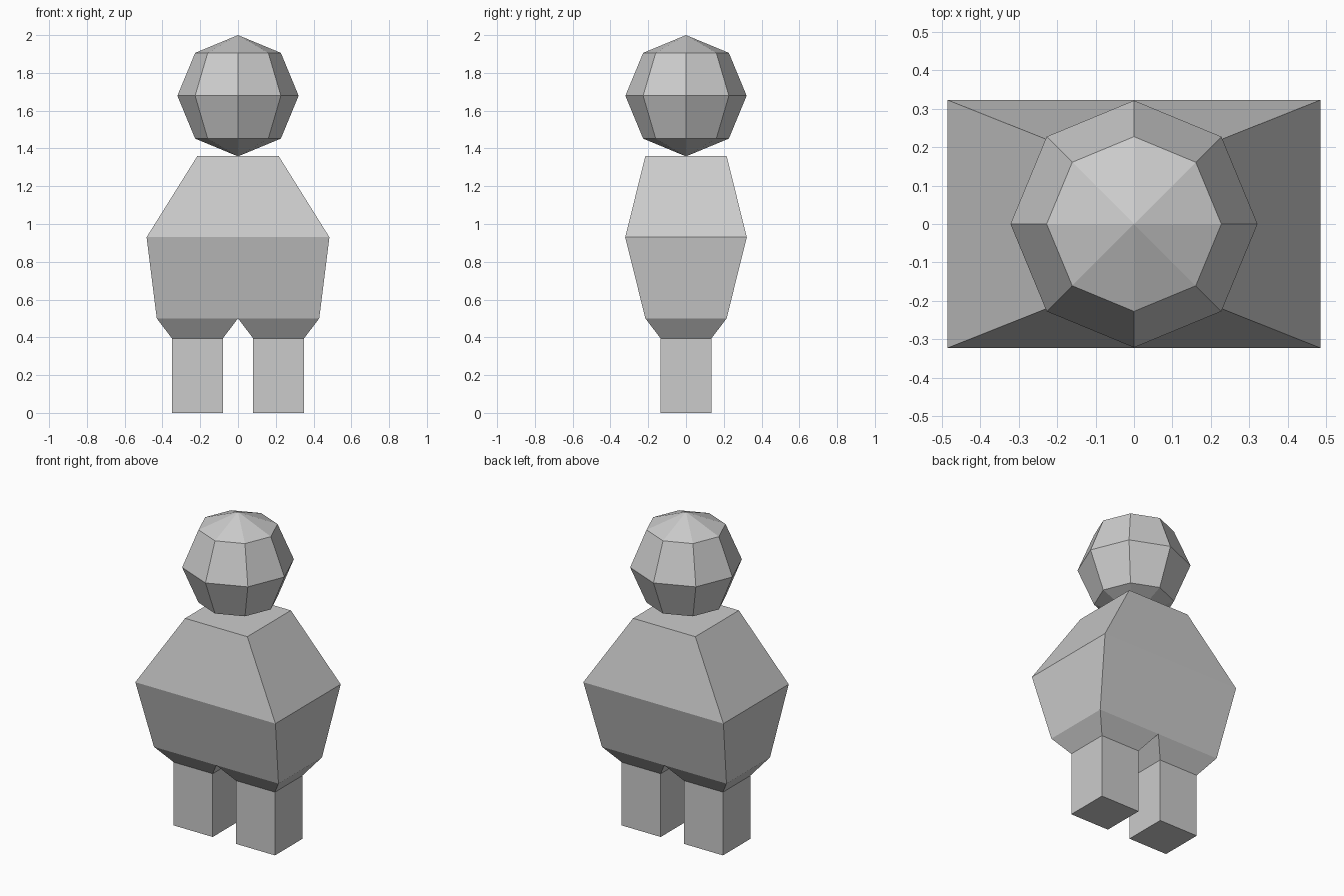
import bpy
import bmesh

default_cube = bpy.data.objects.get("Cube")
if default_cube:
    bpy.data.objects.remove(default_cube, do_unlink=True)

grey = bpy.data.materials.new("plain grey")
grey.use_nodes = True
colour = (0.6, 0.6, 0.6, 1)
grey.diffuse_color = colour
grey.node_tree.nodes["Principled BSDF"].inputs["Base Color"].default_value = colour


def finish(name, bm):
    bmesh.ops.recalc_face_normals(bm, faces=bm.faces)
    mesh = bpy.data.meshes.new(name)
    bm.to_mesh(mesh)
    bm.free()
    mesh.materials.append(grey)
    obj = bpy.data.objects.new(name, mesh)
    bpy.context.collection.objects.link(obj)
    return obj


def loft(name, sections):
    """Skin rectangular sections (x centre, half width, half depth, z)."""
    bm = bmesh.new()
    corners = [(-1, -1), (1, -1), (1, 1), (-1, 1)]
    rings = [[bm.verts.new((cx + sx * w, sy * d, z)) for sx, sy in corners]
             for cx, w, d, z in sections]
    for low, high in zip(rings, rings[1:]):
        for i in range(4):
            j = (i + 1) % 4
            bm.faces.new((low[i], low[j], high[j], high[i]))
    bm.faces.new(rings[0])
    bm.faces.new(rings[-1])
    return finish(name, bm)


# Torso, widest at the arms and narrowing to the neck
loft("torso", [(0, 0.43, 0.215, 0.5), (0, 0.484, 0.322, 0.93), (0, 0.215, 0.215, 1.36)])

# Legs, each flaring at the hip to meet half of the torso
for side, sign in (("left", 1), ("right", -1)):
    c = sign * 0.215
    loft(side + "_leg", [(c, 0.135, 0.135, 0), (c, 0.135, 0.135, 0.395), (c, 0.215, 0.215, 0.5)])

# Faceted head
bm = bmesh.new()
bmesh.ops.create_uvsphere(bm, u_segments=8, v_segments=4, radius=0.321)
head = finish("head", bm)
head.location.z = 1.679
